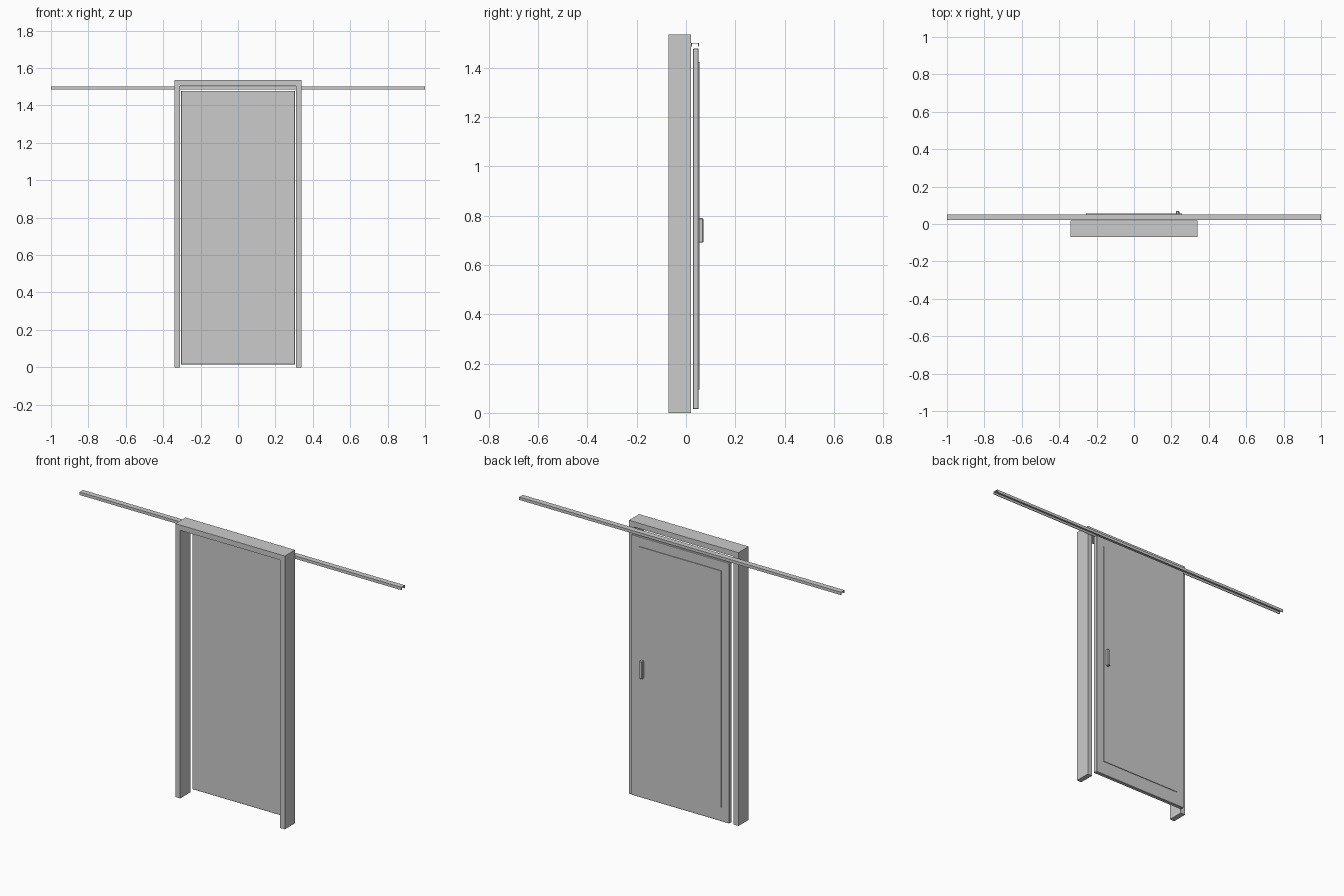
import bpy, bmesh

if "Cube" in bpy.data.objects:
    bpy.data.objects.remove(bpy.data.objects["Cube"])


def box(name, x, y, z, bevel=0.0):
    """Axis-aligned box from (min, max) ranges, with optional bevelled edges."""
    bm = bmesh.new()
    bmesh.ops.create_cube(bm, size=1)
    for v in bm.verts:
        for i, (lo, hi) in enumerate((x, y, z)):
            v.co[i] = lo if v.co[i] < 0 else hi
    if bevel:
        bmesh.ops.bevel(bm, geom=bm.edges[:], offset=bevel, segments=1,
                        affect='EDGES', profile=0.5)
    return finish(name, bm)


def extrude(name, points, vector):
    """Extrude a closed planar outline along a vector."""
    bm = bmesh.new()
    face = bm.faces.new([bm.verts.new(p) for p in points])
    ext = bmesh.ops.extrude_face_region(bm, geom=[face], use_keep_orig=True)
    verts = [g for g in ext['geom'] if isinstance(g, bmesh.types.BMVert)]
    bmesh.ops.translate(bm, verts=verts, vec=vector)
    return finish(name, bm)


def finish(name, bm):
    bmesh.ops.recalc_face_normals(bm, faces=bm.faces[:])
    mesh = bpy.data.meshes.new(name)
    bm.to_mesh(mesh)
    bm.free()
    obj = bpy.data.objects.new(name, mesh)
    bpy.context.collection.objects.link(obj)
    return obj


# Door frame: two jambs and a head in one outline
W, T, H = 0.34, 0.03, 1.535
outline = [(-W, 0), (-W, H), (W, H), (W, 0),
           (W - T, 0), (W - T, H - T), (-W + T, H - T), (-W + T, 0)]
extrude("door_frame", [(x, -0.07, z) for x, z in outline], (0, 0.09, 0))

# Sliding rail: channel open at the bottom
y0, y1, z0, z1, t = 0.021, 0.052, 1.485, 1.501, 0.004
channel = [(y0, z0), (y0, z1), (y1, z1), (y1, z0),
           (y1 - t, z0), (y1 - t, z1 - t), (y0 + t, z1 - t), (y0 + t, z0)]
extrude("sliding_rail", [(-1, y, z) for y, z in channel], (2, 0, 0))

# Door leaf, raised rear panel and pull handle
box("door_leaf", (-0.305, 0.305), (0.029, 0.051), (0.015, 1.478), 0.002)
box("raised_panel", (-0.257, 0.257), (0.049, 0.055), (0.095, 1.423))
box("door_handle", (0.224, 0.242), (0.051, 0.07), (0.69, 0.79), 0.003)
